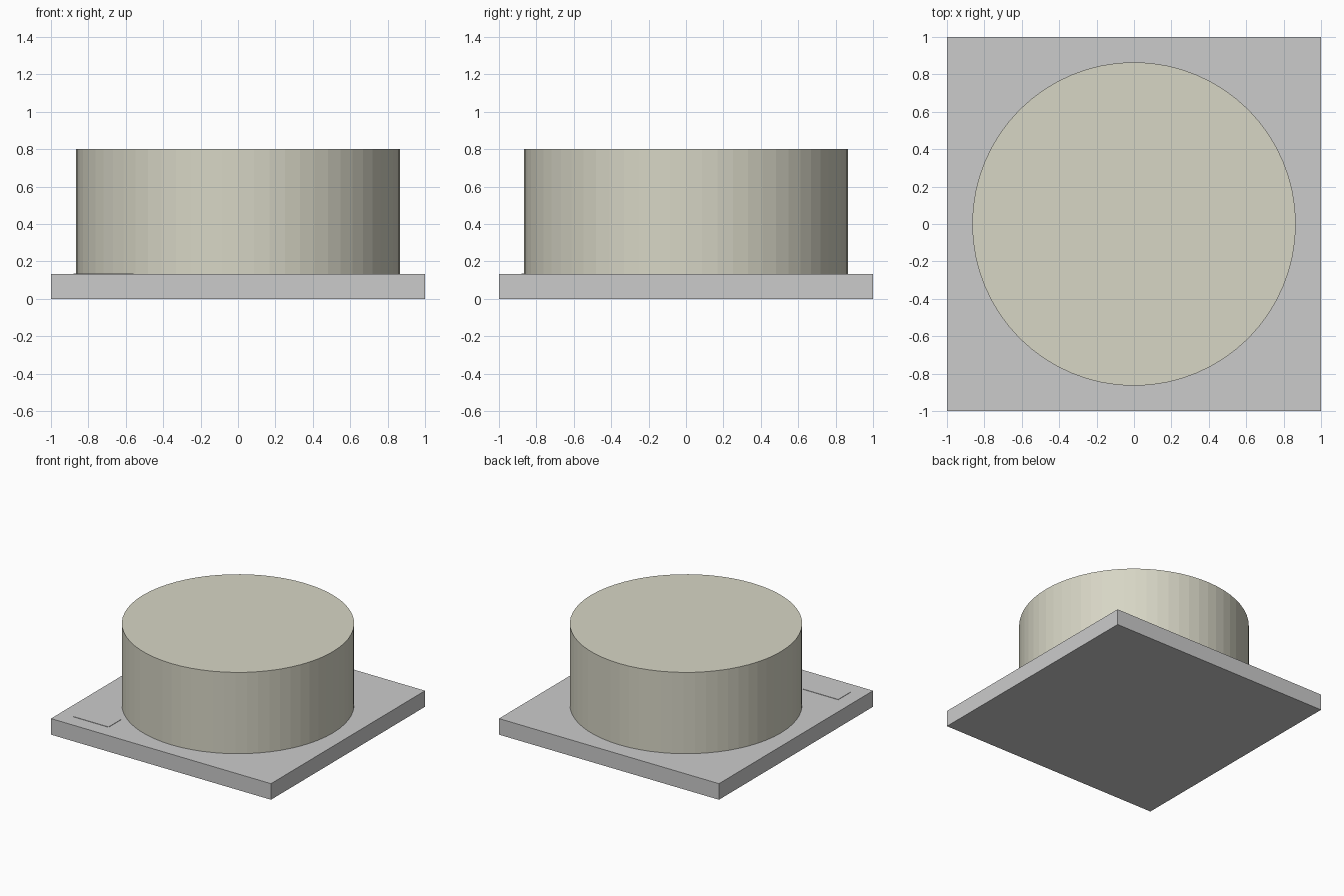
import bpy

if "Cube" in bpy.data.objects:
    bpy.data.objects.remove(bpy.data.objects["Cube"])

BASE_TOP = 0.132


def box(name, x0, x1, y0, y1, z0, z1):
    bpy.ops.mesh.primitive_cube_add(size=1, location=((x0 + x1) / 2, (y0 + y1) / 2, (z0 + z1) / 2))
    ob = bpy.context.object
    ob.name = name
    ob.scale = (x1 - x0, y1 - y0, z1 - z0)
    bpy.ops.object.transform_apply(location=False, rotation=False, scale=True)
    return ob


# Square board
box("board", -1, 1, -1, 1, 0, BASE_TOP)

# Small blank label plate on the front left corner
box("label_plate", -0.88, -0.56, -0.88, -0.72, BASE_TOP - 0.005, BASE_TOP + 0.003)

# Round cake body standing on the board
bpy.ops.mesh.primitive_cylinder_add(vertices=64, radius=0.865, depth=0.80 - BASE_TOP,
                                    location=(0, 0, (0.80 + BASE_TOP) / 2))
cake = bpy.context.object
cake.name = "cake"
cream = bpy.data.materials.new("cream")
cream.diffuse_color = (0.68, 0.67, 0.56, 1)
cream.use_nodes = True
cream.node_tree.nodes["Principled BSDF"].inputs["Base Color"].default_value = cream.diffuse_color
cake.data.materials.append(cream)
